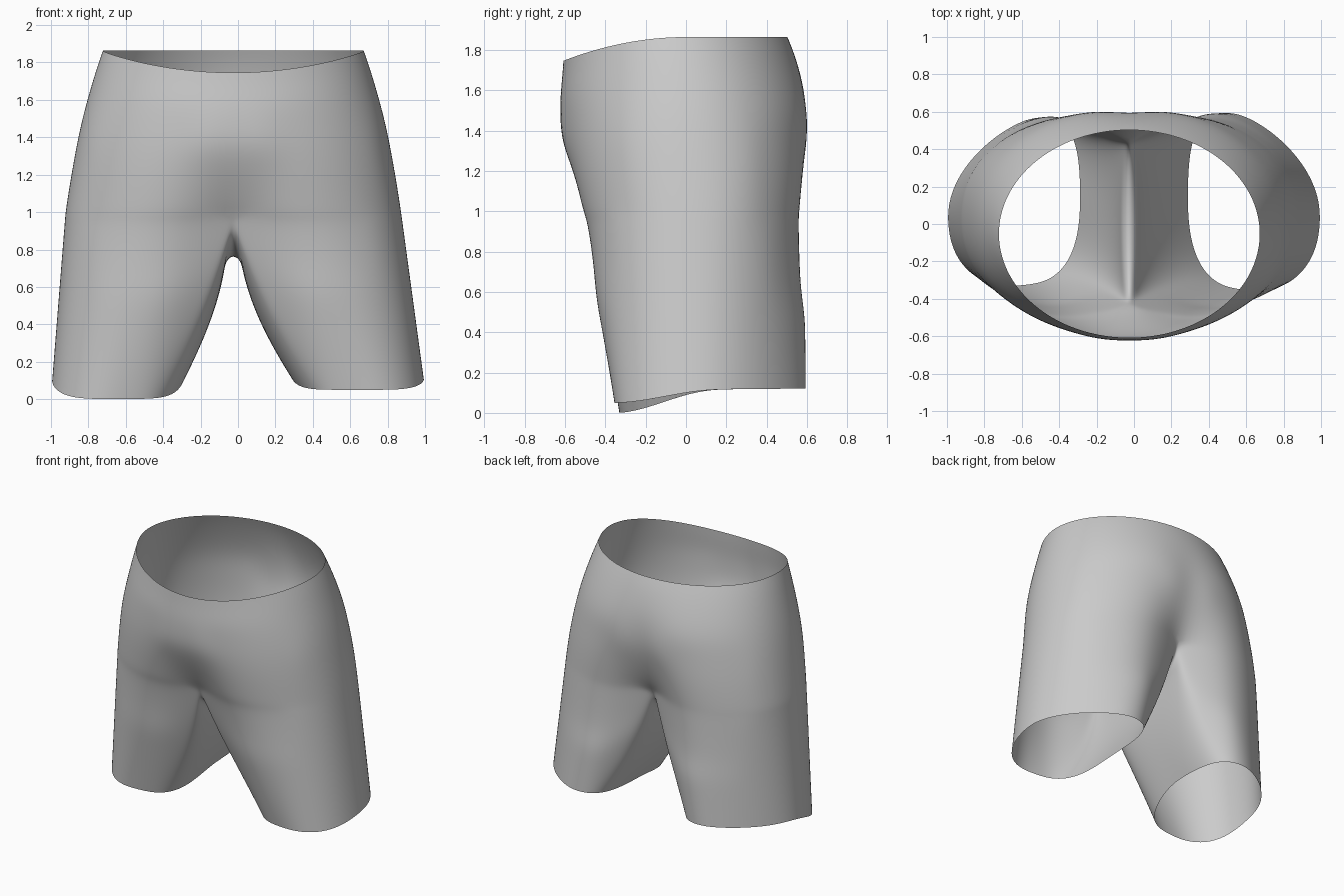
import bpy, bmesh
from math import sin, cos, pi, exp, radians

if "Cube" in bpy.data.objects:
    bpy.data.objects.remove(bpy.data.objects["Cube"])

OUT, INN = 20, 10      # segments on the outer arc and on the inner leg arc
CX = -0.025            # the garment leans slightly to its right

def lerp(a, b, t):
    return a + (b - a) * t

def spow(v, p):
    return (abs(v) ** p) * (1 if v >= 0 else -1)

# Torso levels: z, half width, front y, back y, front dent, back dent, waist tilt
LEVELS = [
    (1.864, 0.700, -0.61, 0.505, 0.00, 0.00, 1.0),
    (1.78, 0.730, -0.615, 0.54, 0.00, 0.00, 0.9),
    (1.64, 0.772, -0.625, 0.59, 0.00, 0.01, 0.55),
    (1.50, 0.810, -0.635, 0.625, 0.01, 0.03, 0.25),
    (1.36, 0.840, -0.635, 0.645, 0.02, 0.06, 0.1),
    (1.22, 0.865, -0.615, 0.65, 0.05, 0.10, 0.0),
    (1.10, 0.885, -0.59, 0.64, 0.09, 0.14, 0.0),
    (1.00, 0.900, -0.57, 0.63, 0.13, 0.19, 0.0),
]

def torso_point(level, s, i):
    z, rx, yf, yb, df, db, tilt = level
    a = -pi / 2 + pi * i / OUT
    drop = (1.864 - z) / 0.864
    p = lerp(1.0, 0.9, drop)                     # boxier towards the legs
    yc = (yf + yb) / 2
    x = s * rx * spow(cos(a), p) if 0 < i < OUT else 0
    y = yc + (yb - yf) / 2 * spow(sin(a), p)
    y += df * exp(-(x / 0.19) ** 2) if y < 0 else -db * exp(-(x / 0.17) ** 2)
    z -= tilt * 0.32 * min(y, 0) ** 2            # waist dips at the front
    return (CX + x, y, z)

def crotch_point(j):
    # U-shaped seam running between the legs, from back to front
    front = torso_point(LEVELS[-1], 1, 0)
    back = torso_point(LEVELS[-1], 1, OUT)
    u = pi * j / INN
    y = lerp(front[1], back[1], (1 + cos(u)) / 2)
    return (CX, y, 1.0 - 0.23 * sin(u) ** 0.8)

def hem_point(s, k):
    # Leg opening: angle 0 is the outer side; the back outer corner is cut flatter
    a = radians(-120 + 240 * k / OUT) if k <= OUT else radians(120 + 120 * (k - OUT) / INN)
    p = 0.9 if sin(a) < 0 or cos(a) < 0 else 1.0
    ya = 0.475 if s > 0 else 0.45
    x = s * (0.642 + 0.355 * spow(cos(a), p) - 0.05 * sin(a) ** 2 - 0.07 * max(sin(a), 0) ** 2)
    y = 0.125 + ya * spow(sin(a), p) - 0.08 * max(cos(a), 0)
    low = 0.05 if s > 0 else 0.0
    f = min(1, max(0, (y + 0.35) / 0.5))
    z = lerp(low, 0.115, f * f * (3 - 2 * f)) + 0.01 * max(y, 0)
    return (x, y, z)

def leg_ring(s, t):
    ring = []
    for k in range(OUT + INN):
        h = hem_point(s, k)
        if k <= OUT:
            a, tx, w = torso_point(LEVELS[-1], s, k), t, 0
        else:
            a, w = crotch_point(k - OUT), sin(pi * (k - OUT) / INN)
            tx = t ** (1 + 0.6 * w)
        # the seam is a narrow strip, so the legs start a little apart
        start = a[0] + s * 0.04 * w * min(1, t / 0.03)
        ring.append((lerp(start, h[0], tx), lerp(a[1], h[1], t), lerp(a[2], h[2], t)))
    return ring

def skin(bm, rings, closed):
    rows = [[bm.verts.new(p) for p in r] for r in rings]
    n = len(rows[0])
    for r0, r1 in zip(rows, rows[1:]):
        for i in range(n if closed else n - 1):
            j = (i + 1) % n
            bm.faces.new((r0[i], r0[j], r1[j], r1[i]))

# Shorts: a half torso and one leg per side, welded at the centre
bm = bmesh.new()
for s in (1, -1):
    skin(bm, [[torso_point(l, s, i) for i in range(OUT + 1)] for l in LEVELS], False)
    skin(bm, [leg_ring(s, t) for t in (0, 0.05, 0.15, 0.3, 0.45, 0.6, 0.75, 0.9, 1)], True)
bmesh.ops.remove_doubles(bm, verts=bm.verts, dist=0.0008)

# Relax the cloth where the torso flows into the front and back of the legs
soft = [v for v in bm.verts if 0.6 < v.co.z < 1.5 and 0.15 < abs(v.co.x - CX) < 0.75
        and not -0.3 < v.co.y < 0.35]
for _ in range(5):
    bmesh.ops.smooth_vert(bm, verts=soft, factor=0.5, use_axis_x=False, use_axis_y=True, use_axis_z=False)
bmesh.ops.recalc_face_normals(bm, faces=bm.faces)

mesh = bpy.data.meshes.new("shorts")
bm.to_mesh(mesh)
bm.free()
shorts = bpy.data.objects.new("shorts", mesh)
bpy.context.collection.objects.link(shorts)
for poly in mesh.polygons:
    poly.use_smooth = True
sub = shorts.modifiers.new("smooth_cloth", 'SUBSURF')
sub.levels = sub.render_levels = 2
